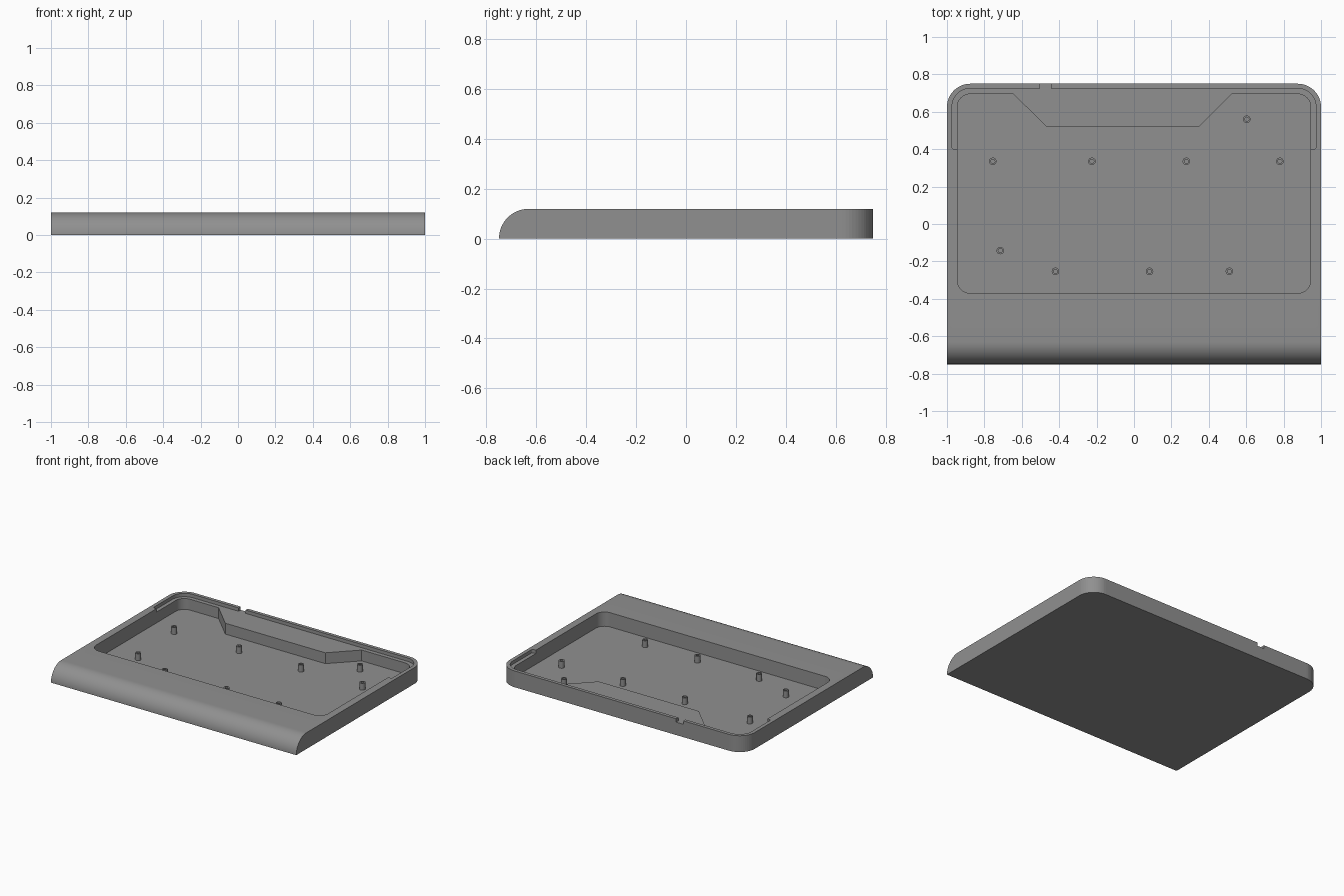
import bpy, bmesh, math
from mathutils import Vector, Matrix

if "Cube" in bpy.data.objects:
    bpy.data.objects.remove(bpy.data.objects["Cube"])

H, FLOOR, LEDGE = 0.12, 0.015, 0.095

grey = bpy.data.materials.new("mid grey")
grey.diffuse_color = (0.28, 0.28, 0.28, 1)
grey.use_nodes = True
grey.node_tree.nodes["Principled BSDF"].inputs["Base Color"].default_value = grey.diffuse_color


def rounded(points, segs=10):
    """Outline from (x, y, radius) corners, each filleted with its radius."""
    out = []
    for i, (x, y, r) in enumerate(points):
        p = Vector((x, y))
        if r == 0:
            out.append(p)
            continue
        a = (Vector(points[i - 1][:2]) - p).normalized()
        b = (Vector(points[(i + 1) % len(points)][:2]) - p).normalized()
        half = a.angle(b) / 2
        centre = p + (a + b).normalized() * (r / math.sin(half))
        start = p + a * (r / math.tan(half)) - centre
        end = p + b * (r / math.tan(half)) - centre
        sweep = math.atan2(start.x * end.y - start.y * end.x, start.dot(end))
        out += [centre + Matrix.Rotation(sweep * k / segs, 2) @ start
                for k in range(segs + 1)]
    return out


def finish(name, bm):
    bmesh.ops.recalc_face_normals(bm, faces=bm.faces)
    me = bpy.data.meshes.new(name)
    bm.to_mesh(me)
    bm.free()
    me.materials.append(grey)
    ob = bpy.data.objects.new(name, me)
    bpy.context.collection.objects.link(ob)
    return ob


def prism(name, outline, low, high, along_x=False):
    bm = bmesh.new()
    place = (lambda p: (low, p.x, p.y)) if along_x else (lambda p: (p.x, p.y, low))
    face = bm.faces.new([bm.verts.new(place(p)) for p in outline])
    ext = bmesh.ops.extrude_face_region(bm, geom=[face])
    d = high - low
    bmesh.ops.translate(bm, vec=(d, 0, 0) if along_x else (0, 0, d),
                        verts=[v for v in ext["geom"] if isinstance(v, bmesh.types.BMVert)])
    return finish(name, bm)


def smooth(ob):
    bpy.ops.object.select_all(action='DESELECT')
    ob.select_set(True)
    bpy.context.view_layer.objects.active = ob
    bpy.ops.object.shade_smooth_by_angle(angle=math.radians(30))


# case: side profile with a rounded front edge
case = prism("case", rounded([(-0.75, 0, 0), (0.75, 0, 0), (0.75, H, 0),
                              (-0.75, H, 0.1199)], 16), -1, 1, True)

# cutters: rounded plan, lid ledge, main pocket and cable notch
cutters = [
    (prism("plan_cutter", rounded([(-1.1, -0.9, 0), (1.1, -0.9, 0), (1.1, -0.8, 0),
                                   (1, -0.8, 0), (1, 0.75, 0.125), (-1, 0.75, 0.125),
                                   (-1, -0.8, 0), (-1.1, -0.8, 0)], 14),
           -0.1, 0.3), 'INTERSECT'),
    (prism("ledge_cutter", rounded([(-0.973, 0.4, 0.012), (0.973, 0.4, 0.012),
                                    (0.973, 0.725, 0.098), (-0.973, 0.725, 0.098)]),
           LEDGE, 0.3), 'DIFFERENCE'),
    (prism("pocket_cutter", rounded([(-0.945, -0.37, 0.07), (0.945, -0.37, 0.07),
                                     (0.945, 0.695, 0.07), (0.522, 0.695, 0),
                                     (0.348, 0.52, 0), (-0.468, 0.52, 0),
                                     (-0.645, 0.695, 0), (-0.945, 0.695, 0.07)]),
           FLOOR, 0.31), 'DIFFERENCE'),
    (prism("notch_cutter", rounded([(-0.503, 0.71, 0), (-0.445, 0.71, 0),
                                    (-0.445, 0.8, 0), (-0.503, 0.8, 0)]),
           LEDGE, 0.32), 'DIFFERENCE'),
]
for cutter, op in cutters:
    mod = case.modifiers.new(cutter.name, 'BOOLEAN')
    mod.object, mod.operation, mod.solver = cutter, op, 'EXACT'
    smooth(case)
    bpy.ops.object.modifier_apply(modifier=mod.name)
    bpy.data.objects.remove(cutter.id_data)
smooth(case)

# screw posts: hollow tubes standing on the pocket floor
bm = bmesh.new()
profile = [bm.verts.new(p) for p in [(0.02, 0, 0), (0.02, 0, 0.05),
                                     (0.011, 0, 0.05), (0.011, 0, 0.001)]]
edges = [bm.edges.new(profile[i:i + 2]) for i in range(3)]
bmesh.ops.spin(bm, geom=profile + edges, axis=(0, 0, 1), cent=(0, 0, 0),
               angle=math.tau, steps=24, use_duplicate=False)
bmesh.ops.remove_doubles(bm, verts=bm.verts, dist=1e-5)
post = finish("screw_post", bm)
smooth(post)
spots = [(-0.755, 0.335), (-0.225, 0.335), (0.28, 0.335), (0.78, 0.335), (0.603, 0.56),
         (-0.715, -0.142), (-0.42, -0.253), (0.083, -0.253), (0.51, -0.253)]
for i, (x, y) in enumerate(spots):
    ob = post if i == 0 else post.copy()
    if i:
        bpy.context.collection.objects.link(ob)
    ob.location = (x, y, FLOOR)
